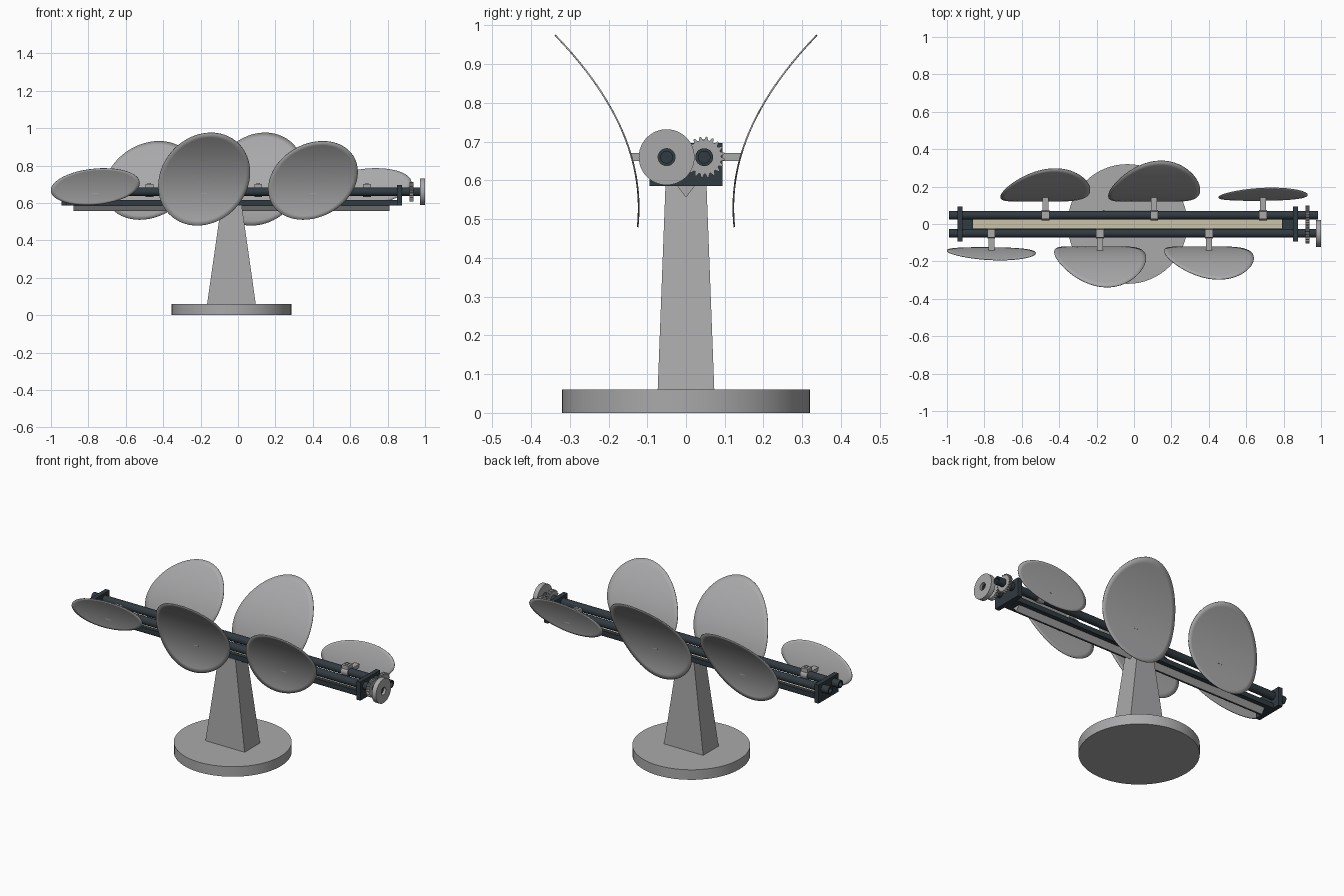
import bpy, bmesh
from math import sin, cos, pi, radians

if "Cube" in bpy.data.objects:
    bpy.data.objects.remove(bpy.data.objects["Cube"])


def material(name, rgb):
    m = bpy.data.materials.new(name)
    m.use_nodes = True
    m.diffuse_color = (*rgb, 1)
    bsdf = next(n for n in m.node_tree.nodes if n.type == "BSDF_PRINCIPLED")
    bsdf.inputs["Base Color"].default_value = (*rgb, 1)
    return m


GREY = material("light_grey", (0.4, 0.4, 0.41))
DARK = material("dark_slate", (0.03, 0.043, 0.053))
BEIGE = material("beige", (0.6, 0.55, 0.4))


def finish(name, bm, mat, smooth=False):
    bmesh.ops.recalc_face_normals(bm, faces=bm.faces)
    mesh = bpy.data.meshes.new(name)
    bm.to_mesh(mesh)
    bm.free()
    mesh.materials.append(mat)
    obj = bpy.data.objects.new(name, mesh)
    bpy.context.collection.objects.link(obj)
    if smooth:
        bpy.ops.object.select_all(action="DESELECT")
        obj.select_set(True)
        bpy.context.view_layer.objects.active = obj
        bpy.ops.object.shade_smooth_by_angle(angle=radians(35))
    return obj


def loft(name, loops, mat, closed=False, smooth=False):
    """Skin equal-length point loops; cap the ends or join last to first."""
    bm = bmesh.new()
    rows = [[bm.verts.new(p) for p in loop] for loop in loops]
    pairs = list(zip(rows, rows[1:])) + ([(rows[-1], rows[0])] if closed else [])
    for a, b in pairs:
        for i in range(len(a)):
            j = (i + 1) % len(a)
            bm.faces.new((a[i], a[j], b[j], b[i]))
    if not closed:
        bm.faces.new(rows[0])
        bm.faces.new(rows[-1])
    return finish(name, bm, mat, smooth)


def rect(cx, hx, hy, z):
    return [(cx - hx, -hy, z), (cx + hx, -hy, z), (cx + hx, hy, z), (cx - hx, hy, z)]


def box(name, x0, x1, y0, y1, z0, z1, mat):
    outline = [(x0, y0), (x1, y0), (x1, y1), (x0, y1)]
    return loft(name, [[(x, y, z) for x, y in outline] for z in (z0, z1)], mat)


def ring(name, x0, x1, y, z, radii, bore, mat, smooth=True):
    """Hollow part along x; radii lists the outer radius around the turn."""
    n = len(radii)

    def loop(x, rs):
        return [(x, y + r * cos(2 * pi * i / n), z + r * sin(2 * pi * i / n))
                for i, r in enumerate(rs)]
    inner = [bore] * n
    return loft(name, [loop(x0, radii), loop(x1, radii), loop(x1, inner), loop(x0, inner)],
                mat, True, smooth)


# Round base and tapered post
bm = bmesh.new()
bmesh.ops.create_cone(bm, cap_ends=True, segments=64, radius1=0.32, radius2=0.32, depth=0.06)
bmesh.ops.translate(bm, verts=bm.verts, vec=(-0.035, 0, 0.03))
finish("round_base", bm, GREY, True)
loft("post", [rect(-0.035, 0.13, 0.073, 0.06), rect(-0.035, 0.055, 0.053, 0.587)], GREY)

# Frame: end plates, floor blocks and long side rails
for side, x0, x1, b0, b1 in (("right", -0.944, -0.917, -0.917, -0.86),
                             ("left", 0.85, 0.877, 0.79, 0.85)):
    box(side + "_end_plate", x0, x1, -0.094, 0.094, 0.586, 0.697, DARK)
    box(side + "_floor_block", b0, b1, -0.05, 0.05, 0.586, 0.61, DARK)
for side, s in (("front", -1), ("back", 1)):
    ys = sorted((s * 0.024, s * 0.05))
    box(side + "_rail", -0.93, 0.86, *ys, 0.586, 0.615, DARK)

# Shallow V trough with its filling
trough = [(-0.026, 0.59), (0, 0.556), (0.026, 0.59)]
loft("trough", [[(x, y, z) for y, z in trough] for x in (-0.88, 0.81)], GREY)
box("trough_filling", -0.86, 0.79, -0.028, 0.028, 0.59, 0.6, BEIGE)

# Two hollow shafts with meshing gears, and a drive wheel
AXIS = 0.66
SHAFTS = {"front": -0.05, "back": 0.047}
TOOTH = [0.053, 0.053, 0.044, 0.044]
for side, y in SHAFTS.items():
    ring(side + "_shaft", -0.99, 0.985, y, AXIS, [0.023] * 32, 0.015, DARK)
    shift = 2 if side == "back" else 0
    ring(side + "_gear", 0.917, 0.938, y, AXIS,
         (TOOTH[shift:] + TOOTH[:shift]) * 20, 0.022, GREY, False)
ring("drive_wheel", 0.972, 1.0, SHAFTS["front"], AXIS, [0.072] * 48, 0.022, GREY)


# Curved reflector petals: tilted ovals bent along one upright curve
def bend(z):
    return 0.122 + 1.09 * (z - 0.53) ** 2


def petal(name, cx, s, a, cz, b, tilt, rings=10, n=56):
    bm = bmesh.new()

    def vert(r, t):
        z = cz + b * r * sin(t + tilt)
        return bm.verts.new((cx + a * r * cos(t), s * bend(z), z))
    rows = [[vert(k / rings, 2 * pi * i / n) for i in range(n)] for k in range(1, rings + 1)]
    centre = vert(0, 0)
    for i in range(n):
        j = (i + 1) % n
        bm.faces.new((centre, rows[0][i], rows[0][j]))
        for p, q in zip(rows, rows[1:]):
            bm.faces.new((p[i], q[i], q[j], p[j]))
    obj = finish(name, bm, GREY, True)
    mod = obj.modifiers.new("thickness", "SOLIDIFY")
    mod.thickness, mod.offset = 0.004, 0


SMALL = (0.238, 0.687, 0.098, 0.2)
LARGE = (0.246, 0.727, 0.248, 0.15)
MEDIUM = (0.24, 0.72, 0.21, 0.22)
LAYOUT = {"front": (-1, -0.763, (SMALL, LARGE, MEDIUM)),
          "back": (1, -0.474, (MEDIUM, LARGE, SMALL))}
for side, (s, start, sizes) in LAYOUT.items():
    y = SHAFTS[side]
    for i, (a, cz, b, tilt) in enumerate(sizes):
        x = start + i * 0.582
        tag = f"{side}_{i + 1}"
        petal("petal_" + tag, x, s, a, cz, b, tilt)
        # Clamp on the shaft, its screw block and the arm to the petal
        ring("clamp_" + tag, x - 0.021, x + 0.021, y, AXIS, [0.027] * 24, 0.022, GREY)
        box("clamp_block_" + tag, x - 0.021, x + 0.021, y - 0.021, y + 0.021, 0.68, 0.702, GREY)
        box("screw_" + tag, x - 0.009, x + 0.009, y - 0.009, y + 0.009, 0.702, 0.706, GREY)
        box("arm_" + tag, x - 0.016, x + 0.016, *sorted((y + s * 0.024, s * 0.141)),
            0.65, 0.671, GREY)
